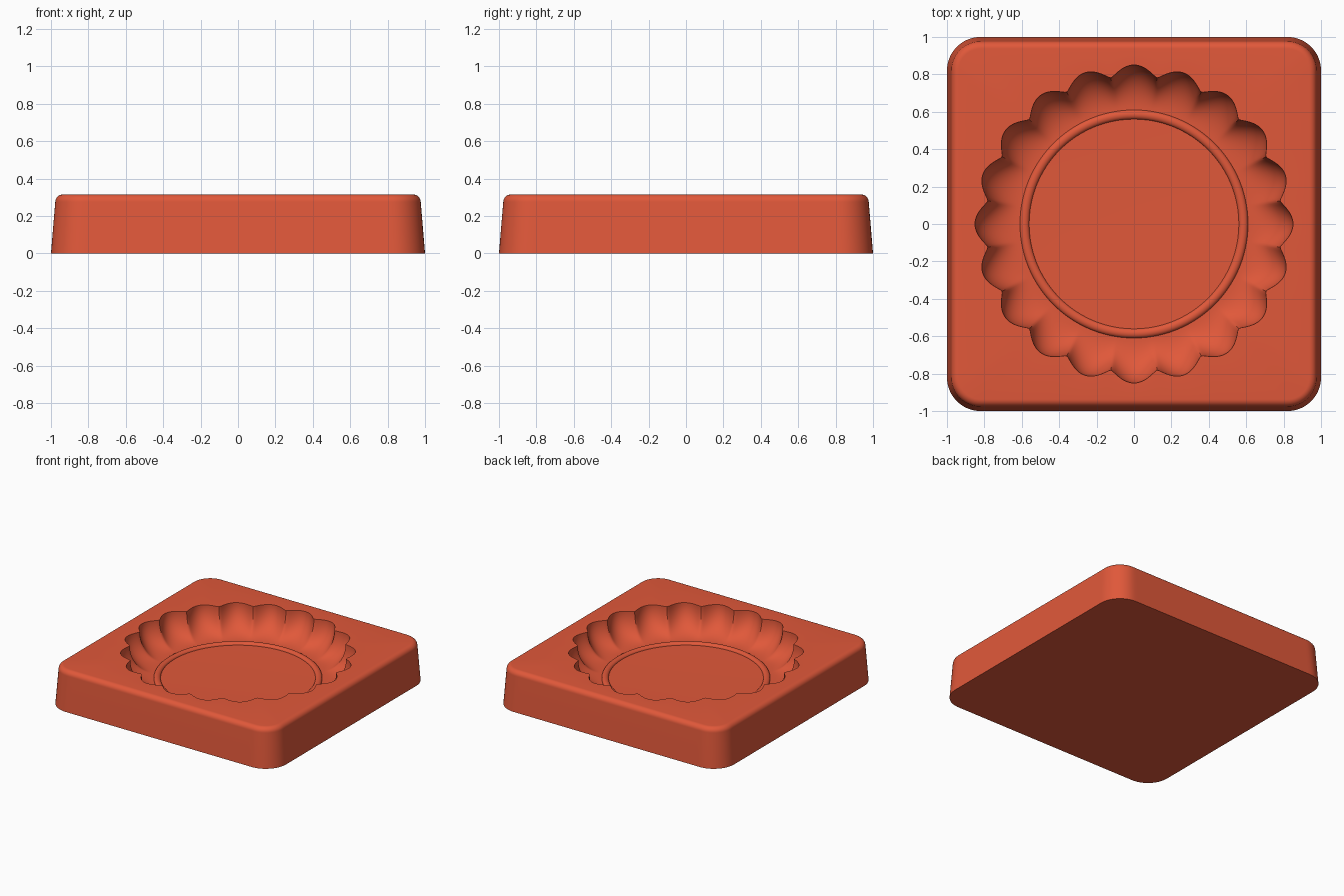
import bpy
import bmesh
from math import cos, sin, pi, sqrt, radians

cube = bpy.data.objects.get("Cube")
if cube:
    bpy.data.objects.remove(cube, do_unlink=True)

SEGMENTS = 480
LOBES = 20
HEIGHT = 0.315
FLOOR = 0.11

clay = bpy.data.materials.new("terracotta red")
clay.use_nodes = True
COLOUR = (0.75, 0.098, 0.042, 1)
clay.diffuse_color = COLOUR
clay.node_tree.nodes["Principled BSDF"].inputs["Base Color"].default_value = COLOUR


def rounded_square(angle, half, corner):
    """Distance from the centre to a rounded square along an angle."""
    m, n = sorted((abs(cos(angle)), abs(sin(angle))), reverse=True)
    inner = half - corner
    if n * half / m <= inner:
        return half / m
    d = inner * (m + n)
    return d + sqrt(max(0, d * d - 2 * inner ** 2 + corner ** 2))


def scallop(angle):
    """Rounded lobes meeting in soft inward cusps, 0 to 1."""
    return sqrt(cos(angle * LOBES / 2) ** 2 + 0.01) / sqrt(1.01)


def finish(obj):
    obj.data.materials.append(clay)
    bpy.ops.object.select_all(action="DESELECT")
    obj.select_set(True)
    bpy.context.view_layer.objects.active = obj
    bpy.ops.object.shade_smooth_by_angle(angle=radians(35))


def ring_object(name, levels, cap_first, cap_last):
    """Skin a stack of closed rings; each level is (radius function, z)."""
    bm = bmesh.new()
    rings = []
    for radius, z in levels:
        ring = []
        for i in range(SEGMENTS):
            a = 2 * pi * i / SEGMENTS
            r = radius(a)
            ring.append(bm.verts.new((r * cos(a), r * sin(a), z)))
        rings.append(ring)
    for low, high in zip(rings, rings[1:]):
        for i in range(SEGMENTS):
            j = (i + 1) % SEGMENTS
            bm.faces.new((low[i], low[j], high[j], high[i]))
    if cap_first:
        bm.faces.new(rings[0][::-1])
    if cap_last:
        bm.faces.new(rings[-1])
    mesh = bpy.data.meshes.new(name)
    bm.to_mesh(mesh)
    bm.free()
    obj = bpy.data.objects.new(name, mesh)
    bpy.context.collection.objects.link(obj)
    finish(obj)


# Tapered outer walls with a rounded top edge
def square_level(inset, z):
    return (lambda a: rounded_square(a, 1 - inset, 0.18 - inset), z)


BEVEL = 0.04
levels = [square_level(0, 0)]
for k in range(9):
    t = k / 8 * pi / 2
    levels.append(square_level(0.023 + BEVEL * (1 - cos(t)),
                               HEIGHT - BEVEL + BEVEL * sin(t)))


# Scalloped cavity wall, curving in to a plain round floor
def cavity_level(t):
    spread = cos(t) ** 0.9 if t < pi / 2 - 1e-4 else 0
    return (lambda a: 0.61 + spread * (0.175 + 0.065 * scallop(a)),
            HEIGHT - (HEIGHT - FLOOR) * sin(t))


levels += [cavity_level(k / 20 * pi / 2) for k in range(21)]
ring_object("mould_block", levels, True, True)


# Raised half-round ring around the floor
def bead_level(t):
    return (lambda a: 0.585 + 0.025 * cos(t), FLOOR - 0.002 + 0.02 * sin(t))


ring_object("floor_ring", [bead_level(k / 12 * pi) for k in range(13)], False, False)
